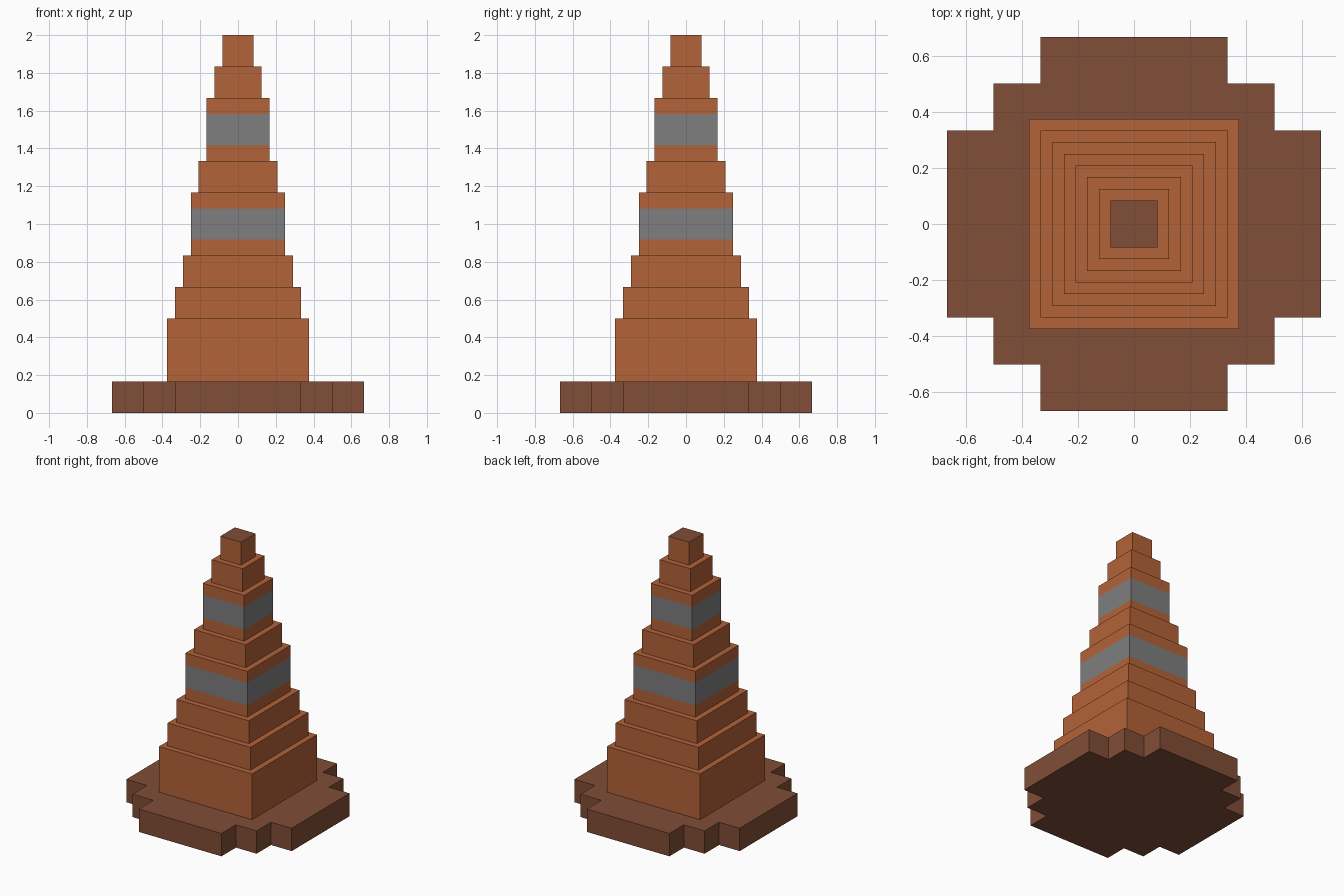
import bpy
import bmesh

if "Cube" in bpy.data.objects:
    bpy.data.objects.remove(bpy.data.objects["Cube"])

U = 1 / 24  # modelling grid unit


def material(name, rgb):
    m = bpy.data.materials.new(name)
    m.diffuse_color = (*rgb, 1)
    m.use_nodes = True
    m.node_tree.nodes["Principled BSDF"].inputs["Base Color"].default_value = m.diffuse_color
    return m


orange = material("orange", (0.45, 0.122, 0.040))
brown = material("brown", (0.22, 0.074, 0.038))
grey = material("grey", (0.21, 0.21, 0.21))


def finish(name, bm, mats):
    bmesh.ops.recalc_face_normals(bm, faces=bm.faces)
    me = bpy.data.meshes.new(name)
    bm.to_mesh(me)
    bm.free()
    for m in mats:
        me.materials.append(m)
    ob = bpy.data.objects.new(name, me)
    bpy.context.collection.objects.link(ob)
    return ob


# Base: stepped outline from one corner, turned to all four, then extruded
corner = [(16, 8), (12, 8), (12, 12), (8, 12), (8, 16)]
outline = []
for _ in range(4):
    outline += corner
    corner = [(-y, x) for x, y in corner]
bm = bmesh.new()
base = bm.faces.new([bm.verts.new((x * U, y * U, 0)) for x, y in outline])
ext = bmesh.ops.extrude_face_region(bm, geom=[base], use_keep_orig=True)
for v in ext["geom"]:
    if isinstance(v, bmesh.types.BMVert):
        v.co.z = 4 * U
finish("base", bm, [brown])

# Cone body: square rings following a stepped profile (half width, height)
levels = [4, 12, 16, 20, 28, 32, 40, 44, 48]
bands = [(22, 26), (34, 38)]
profile = []
for i, (z0, z1) in enumerate(zip(levels, levels[1:])):
    cuts = [z for band in bands for z in band if z0 < z < z1]
    profile += [(9 - i, z) for z in [z0, *cuts, z1]]

bm = bmesh.new()
rings = [[bm.verts.new((sx * w * U, sy * w * U, z * U))
          for sx, sy in ((-1, -1), (1, -1), (1, 1), (-1, 1))]
         for w, z in profile]
for k, (a, b) in enumerate(zip(rings, rings[1:])):
    striped = (profile[k][1], profile[k + 1][1]) in bands
    for j in range(4):
        n = (j + 1) % 4
        f = bm.faces.new((a[j], a[n], b[n], b[j]))
        f.material_index = 1 if striped else 0
bm.faces.new(rings[0][::-1])
tip = bm.faces.new(rings[-1])  # brown cap
tip.material_index = 2
finish("cone_body", bm, [orange, grey, brown])
